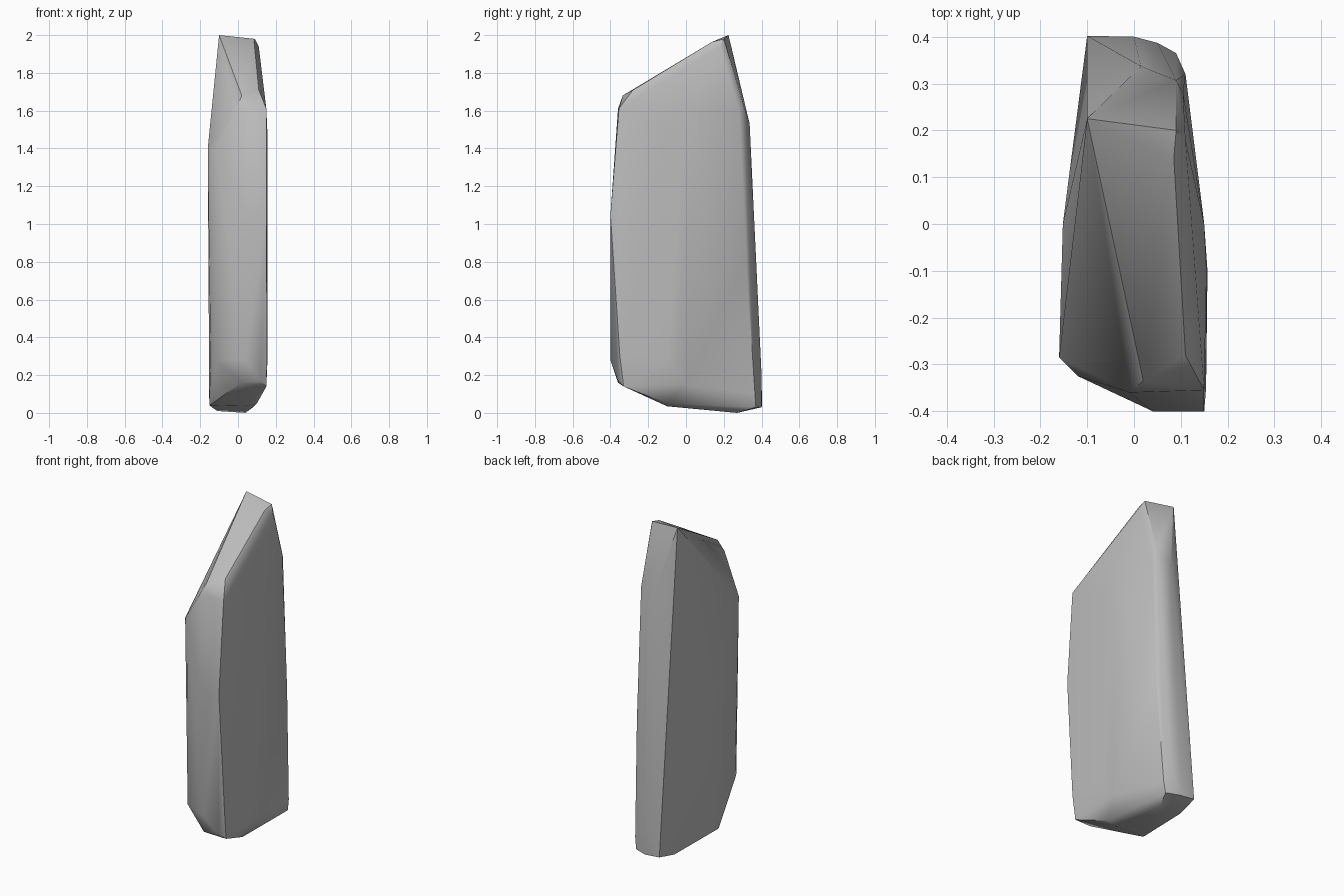
import bpy, bmesh, math

cube = bpy.data.objects.get("Cube")
if cube:
    bpy.data.objects.remove(cube, do_unlink=True)

# Stone colour
stone = bpy.data.materials.new("grey stone")
colour = (0.5, 0.5, 0.5, 1)
stone.use_nodes = True
stone.diffuse_color = colour
stone.node_tree.nodes["Principled BSDF"].inputs["Base Color"].default_value = colour

# Corners of the chipped slab, grouped by area
crown = [(-.10, .225, 2), (.09, .2, 1.98), (.085, .14, 1.965), (.11, .18, 1.94)]
front_shoulder = [(.11, -.28, 1.71), (.02, -.335, 1.68), (.15, -.355, 1.61), (-.01, -.36, 1.61),
                  (-.12, -.325, 1.4), (-.16, -.285, 1.4)]
front = [(.15, -.4, 1.05), (.04, -.4, 1.05), (.04, -.4, .28), (-.115, -.325, .28), (-.145, -.27, .28)]
left_flank = [(.155, -.1, 1.5), (.15, 0, 1.6), (.157, -.1, .3), (.154, -.35, .3), (.15, 0, .15)]
back = [(.105, .28, 1.6), (.09, .307, 1.62), (.015, .337, 1.53), (.11, .32, .8),
        (.09, .365, .1), (.05, .387, .2), (0, .4, .2)]
right_flank = [(-.152, 0, .8), (-.152, 0, .1)]
foot = [(.02, -.36, .16), (.12, -.36, .17), (.15, -.33, .14), (-.152, -.1, .04), (.1, -.1, .05),
        (.04, -.1, .035), (-.11, .27, .01), (.04, .27, 0), (-.1, .402, .04), (0, .4, .03), (.08, .37, .03)]

# Slab body wrapped around the corners
bm = bmesh.new()
for p in crown + front_shoulder + front + left_flank + back + right_flank + foot:
    bm.verts.new(p)
hull = bmesh.ops.convex_hull(bm, input=bm.verts)
bmesh.ops.delete(bm, geom=[v for v in bm.verts if not v.link_faces], context='VERTS')
bmesh.ops.recalc_face_normals(bm, faces=bm.faces)
mesh = bpy.data.meshes.new("rock_slab")
bm.to_mesh(mesh)
bm.free()
mesh.materials.append(stone)
rock = bpy.data.objects.new("rock_slab", mesh)
bpy.context.collection.objects.link(rock)

# Soft chips, sharp main edges
bpy.ops.object.select_all(action='DESELECT')
rock.select_set(True)
bpy.context.view_layer.objects.active = rock
bpy.ops.object.shade_smooth_by_angle(angle=math.radians(35))
